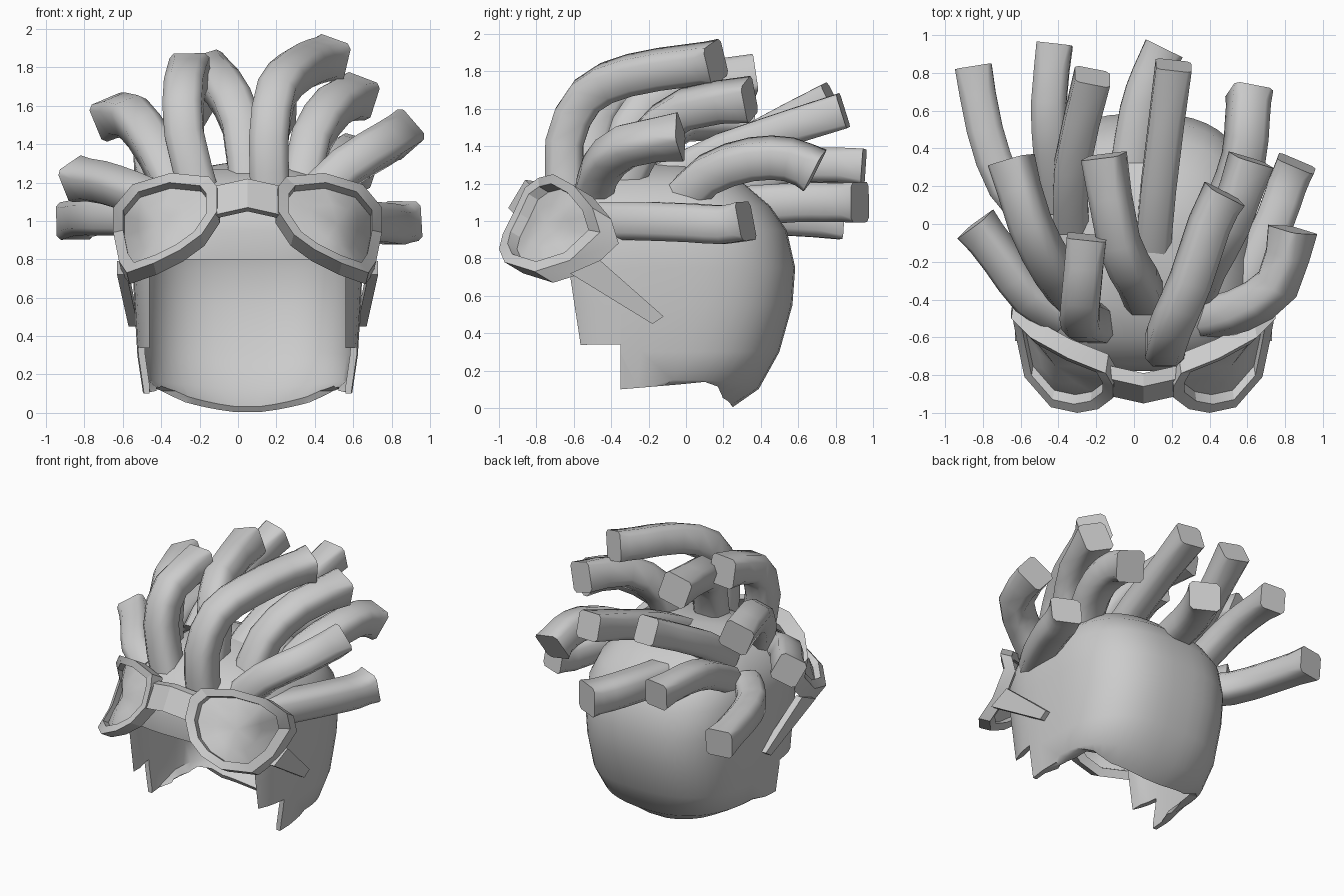
import bpy, bmesh, math
from mathutils import Vector

if "Cube" in bpy.data.objects:
    bpy.data.objects.remove(bpy.data.objects["Cube"])

CX = 0.05  # symmetry plane of the head and goggles
grey = bpy.data.materials.new("light_grey")
grey.diffuse_color = (0.6, 0.6, 0.6, 1)
grey.use_nodes = True
grey.node_tree.nodes["Principled BSDF"].inputs["Base Color"].default_value = grey.diffuse_color


def make(name, verts, faces, angle=40):
    me = bpy.data.meshes.new(name)
    me.from_pydata([tuple(v) for v in verts], [], faces)
    bm = bmesh.new()
    bm.from_mesh(me)
    bmesh.ops.recalc_face_normals(bm, faces=bm.faces)
    bm.to_mesh(me)
    bm.free()
    me.materials.append(grey)
    ob = bpy.data.objects.new(name, me)
    bpy.context.collection.objects.link(ob)
    if angle:
        smooth(ob, angle)
    return ob


def smooth(ob, angle):
    bpy.ops.object.select_all(action='DESELECT')
    ob.select_set(True)
    bpy.context.view_layer.objects.active = ob
    bpy.ops.object.shade_smooth_by_angle(angle=math.radians(angle))


def bridge(a, b, n):
    return [(a + i, a + (i + 1) % n, b + (i + 1) % n, b + i) for i in range(n)]


def prism(name, profile, x0, x1):
    """Side (y, z) profile extruded along x."""
    n = len(profile)
    verts = [(x, y, z) for x in (x0, x1) for y, z in profile]
    faces = bridge(0, n, n) + [tuple(range(n)), tuple(range(n, 2 * n))]
    return make(name, verts, faces, 0)


def power(c, n):
    return math.copysign(abs(c) ** (2 / n), c)


# Head shell: stacked rounded rings (z, half width, front y, back y, lift of the sides)
rings = [(0, .50, -.64, .25, .11), (.1, .545, -.68, .39, .05), (.3, .575, -.72, .50, 0),
         (.55, .59, -.75, .57, 0), (.75, .6, -.77, .585, 0), (.95, .595, -.78, .54, 0),
         (1.08, .55, -.74, .45, 0), (1.2, .44, -.6, .31, 0), (1.27, .30, -.43, .15, 0),
         (1.3, .12, -.22, 0, 0)]
N = 48
verts, faces = [], []
for z, w, yf, yb, lift in rings:
    cy, d = (yf + yb) / 2, (yb - yf) / 2
    for i in range(N):
        t = 2 * math.pi * (i + .5) / N
        n, up = (2.75, lift) if math.sin(t) > 0 else (3.5, 0)
        x = power(math.cos(t), n)
        verts.append((CX + w * x, cy + d * power(math.sin(t), n), z + up * abs(x) ** 1.6))
for r in range(len(rings) - 1):
    faces += bridge(r * N, (r + 1) * N, N)
top = (len(rings) - 1) * N
verts.append((CX, -.1, 1.31))
faces += [(top + i, top + (i + 1) % N, len(verts) - 1) for i in range(N)]
head = make("head_shell", verts, faces, 0)
mod = head.modifiers.new("thickness", 'SOLIDIFY')
mod.thickness, mod.offset = .035, -1

# Stepped lower edge and open face
cutters = [
    prism("edge_cutter", [(-1.5, .33), (-.35, .34), (-.35, .1), (-.05, .125), (.1, .14),
                          (.17, .115), (.195, .06), (.2, -.3), (-1.5, -.3)], -1.5, 1.5),
    prism("face_cutter", [(-1.5, .8), (-.25, .8), (-.25, -.4), (-1.5, -.4)], CX - .51, CX + .51)]
for c in cutters:
    m = head.modifiers.new(c.name, 'BOOLEAN')
    m.operation, m.solver, m.object = 'DIFFERENCE', 'EXACT', c
    c.hide_render = True
bpy.ops.object.select_all(action='DESELECT')
head.select_set(True)
bpy.context.view_layer.objects.active = head
for m in list(head.modifiers):
    bpy.ops.object.modifier_apply(modifier=m.name)
for c in cutters:
    bpy.data.objects.remove(c)
smooth(head, 40)

# Goggles: rim contour (x from the symmetry plane, y, z)
rim = [Vector(p) for p in [
    (.20, -.79, 1.23), (.40, -.71, 1.25), (.60, -.60, 1.19), (.70, -.50, 1.07),
    (.70, -.46, .94), (.67, -.62, .79), (.63, -.81, .73), (.49, -.97, .78),
    (.35, -1.0, .85), (.24, -.98, .93), (.16, -.92, 1.05), (.16, -.86, 1.18)]]
mid = sum(rim, Vector()) / len(rim)
back = Vector((-.015, .10, -.06))
for side, s in (("right", 1), ("left", -1)):
    k = len(rim)
    inner = [mid + (p - mid) * .8 for p in rim]
    loops = [p + back for p in rim] + rim + inner + [p + back * .5 for p in inner]
    loops += [p + back for p in inner]
    place = lambda ps: [(CX + s * p.x, p.y, p.z) for p in ps]
    f = [q for a in range(4) for q in bridge(a * k, (a + 1) * k, k)] + bridge(4 * k, 0, k)
    make(side + "_goggle_rim", place(loops), f, 20)
    # Slightly domed lens
    lens = [p + back * .5 for p in inner]
    lens += [mid + (p - mid) * .55 + Vector((.02, -.015, 0)) + back * .4 for p in inner]
    lens.append(mid + Vector((.03, -.025, .01)) + back * .4)
    f = bridge(0, k, k) + [(k + i, k + (i + 1) % k, 2 * k) for i in range(k)]
    make(side + "_lens", place(lens), f, 60)
    # Tapered temple arm
    arm = [(-.46, .79), (-.12, .49), (-.18, .45), (-.62, .72)]
    outer = [.68, .62, .62, .68]
    pts = [Vector((x - t, y, z)) for t in (0, .05) for x, (y, z) in zip(outer, arm)]
    make(side + "_temple_arm", place(pts), bridge(0, 4, 4) + [(0, 1, 2, 3), (4, 5, 6, 7)], 20)

# Nose bridge: three four-sided sections
section = lambda x, y, z: [(CX + x, y, z), (CX + x, y - .09, z - .15),
                           (CX + x, y - .03, z - .17), (CX + x, y + .07, z - .01)]
verts = section(-.18, -.82, 1.18) + section(0, -.86, 1.22) + section(.18, -.82, 1.18)
make("goggle_bridge", verts, bridge(0, 4, 4) + bridge(4, 8, 4) + [(0, 1, 2, 3), (8, 9, 10, 11)], 20)


def strand(name, path, r=.107, sides=8):
    """Rounded-square tube swept along a path, squarer at its flat tip."""
    p = [Vector(q) for q in path]
    pts = [p[0]]
    for i in range(len(p) - 1):
        a, b = p[max(i - 1, 0)], p[min(i + 2, len(p) - 1)]
        pts += [(p[i] + p[i + 1]) * .5625 - (a + b) * .0625, p[i + 1]]
    vs, fs, u = [], [], Vector((1, 0, 0))
    for i, q in enumerate(pts):
        t = (pts[min(i + 1, len(pts) - 1)] - pts[max(i - 1, 0)]).normalized()
        u = (u - t * u.dot(t)).normalized()
        v = t.cross(u)
        n = 7 if i == len(pts) - 1 else 3.6
        for j in range(sides):
            a = 2 * math.pi * (j + .5) / sides
            vs.append(q + (u * power(math.cos(a), n) + v * power(math.sin(a), n)) * r)
    for i in range(len(pts) - 1):
        fs += bridge(i * sides, (i + 1) * sides, sides)
    last = len(vs) - sides
    fs += [tuple(range(sides)), tuple(range(last, last + sides))]
    make(name, vs, fs, 65)


# Hair strands, root to tip
strand("front_right_strand", [(.17, -.64, 1.12), (.16, -.65, 1.42), (.2, -.53, 1.67),
                              (.3, -.3, 1.78), (.4, 0, 1.83), (.48, .16, 1.85)])
strand("front_left_strand", [(-.19, -.53, 1.1), (-.28, -.5, 1.45), (-.28, -.38, 1.69), (-.25, -.07, 1.77)])
strand("centre_strand", [(.06, -.4, 1.15), (.02, -.3, 1.5), (-.08, -.1, 1.7), (-.16, .36, 1.77)])
strand("upper_right_strand", [(.33, -.35, 1.15), (.38, -.22, 1.42), (.5, 0, 1.6), (.62, .34, 1.65)])
strand("outer_right_strand", [(.38, -.5, 1.1), (.55, -.46, 1.27), (.76, -.32, 1.4), (.84, -.03, 1.45)])
strand("low_right_strand", [(.5, -.45, 1), (.62, -.25, 1), (.75, .03, .99), (.81, .2, .98), (.86, .32, 1)])
strand("upper_left_strand", [(-.3, -.4, 1.1), (-.42, -.25, 1.36), (-.55, 0, 1.54), (-.65, .34, 1.54)])
strand("outer_left_strand", [(-.38, -.48, 1.08), (-.55, -.38, 1.15), (-.7, -.18, 1.2), (-.84, 0, 1.22)], .1)
strand("back_centre_strand", [(.1, -.15, 1.2), (.13, .2, 1.38), (.21, .84, 1.59)], .097)
strand("back_left_strand", [(-.33, 0, 1.18), (-.33, .3, 1.4), (-.22, .78, 1.65)], .097)
strand("back_right_strand", [(.4, -.05, 1.08), (.5, .12, 1.25), (.58, .35, 1.33), (.6, .55, 1.33),
                             (.61, .69, 1.27)], .11)
strand("rear_left_strand", [(-.4, .1, 1.08), (-.44, .4, 1.24), (-.45, .65, 1.3), (-.42, .95, 1.29)], .097)
strand("rear_centre_strand", [(-.02, .3, 1.08), (.03, .6, 1.1), (.09, .78, 1.1), (.16, .93, 1.1)], .11)
strand("low_left_strand", [(-.48, -.02, 1.02), (-.68, .2, 1.02), (-.79, .5, 1.02), (-.85, .83, 1)], .1)
